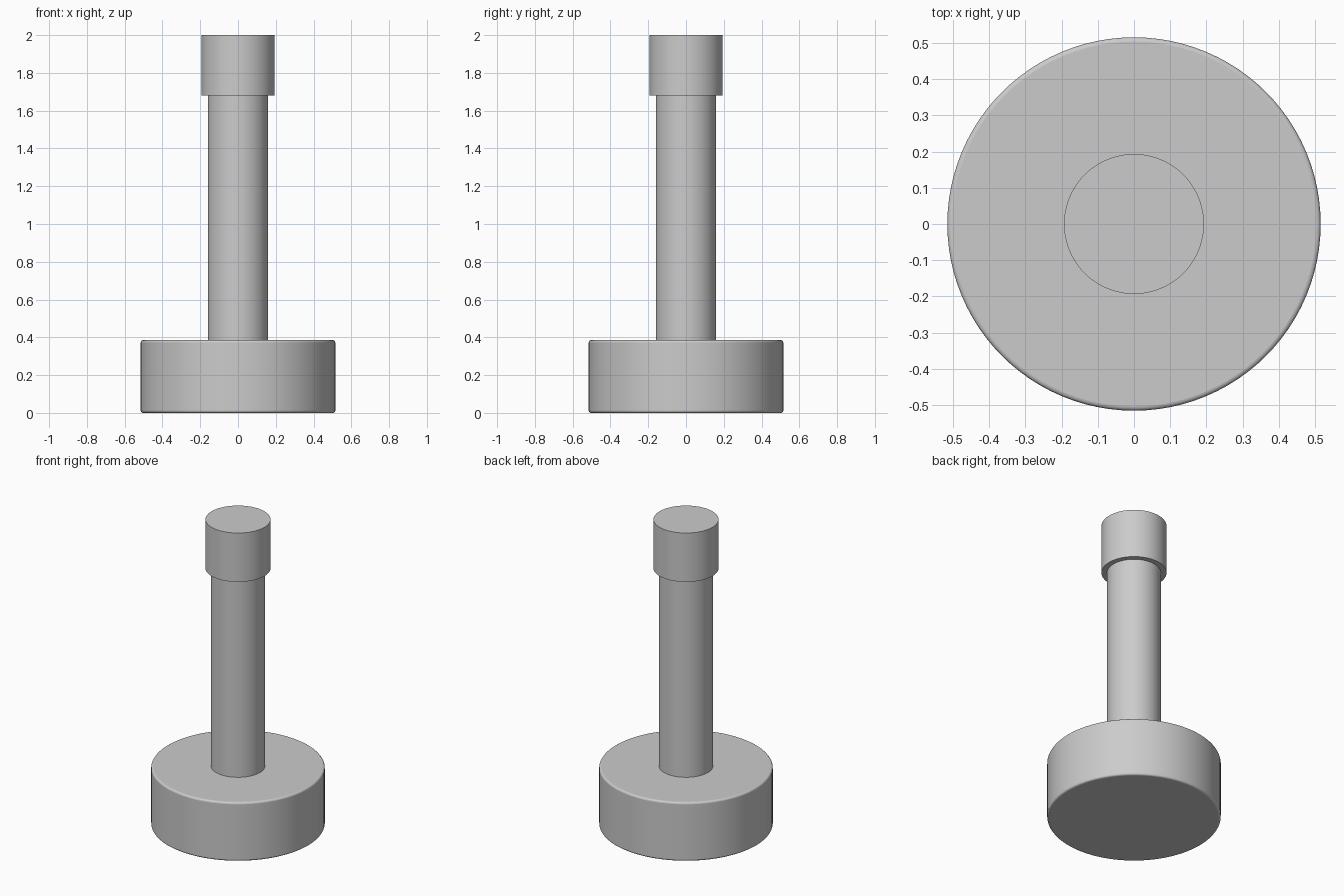
import bpy
import math

cube = bpy.data.objects.get("Cube")
if cube:
    bpy.data.objects.remove(cube, do_unlink=True)

grey = bpy.data.materials.new("plain_grey")
grey.use_nodes = True
colour = (0.6, 0.6, 0.6, 1.0)
grey.diffuse_color = colour
grey.node_tree.nodes["Principled BSDF"].inputs["Base Color"].default_value = colour


def cylinder(name, radius, bottom, top, bevel=0.0):
    """Upright smooth cylinder between two heights, with optional rounded rims."""
    bpy.ops.mesh.primitive_cylinder_add(
        vertices=96, radius=radius, depth=top - bottom,
        location=(0, 0, (bottom + top) / 2))
    part = bpy.context.object
    part.name = name
    part.data.name = name
    part.data.materials.append(grey)
    if bevel:
        rounding = part.modifiers.new("rounded_rims", "BEVEL")
        rounding.width = bevel
        rounding.segments = 4
        rounding.limit_method = "ANGLE"
        rounding.angle_limit = math.radians(40)
    bpy.ops.object.shade_smooth_by_angle(angle=math.radians(35))
    return part


# Heavy round foot with softened rims
cylinder("base", 0.515, 0.0, 0.385, bevel=0.012)
# Plain column rising from the foot
cylinder("shaft", 0.16, 0.38, 1.69)
# Wider collar closing the top
cylinder("cap", 0.193, 1.68, 2.0)
